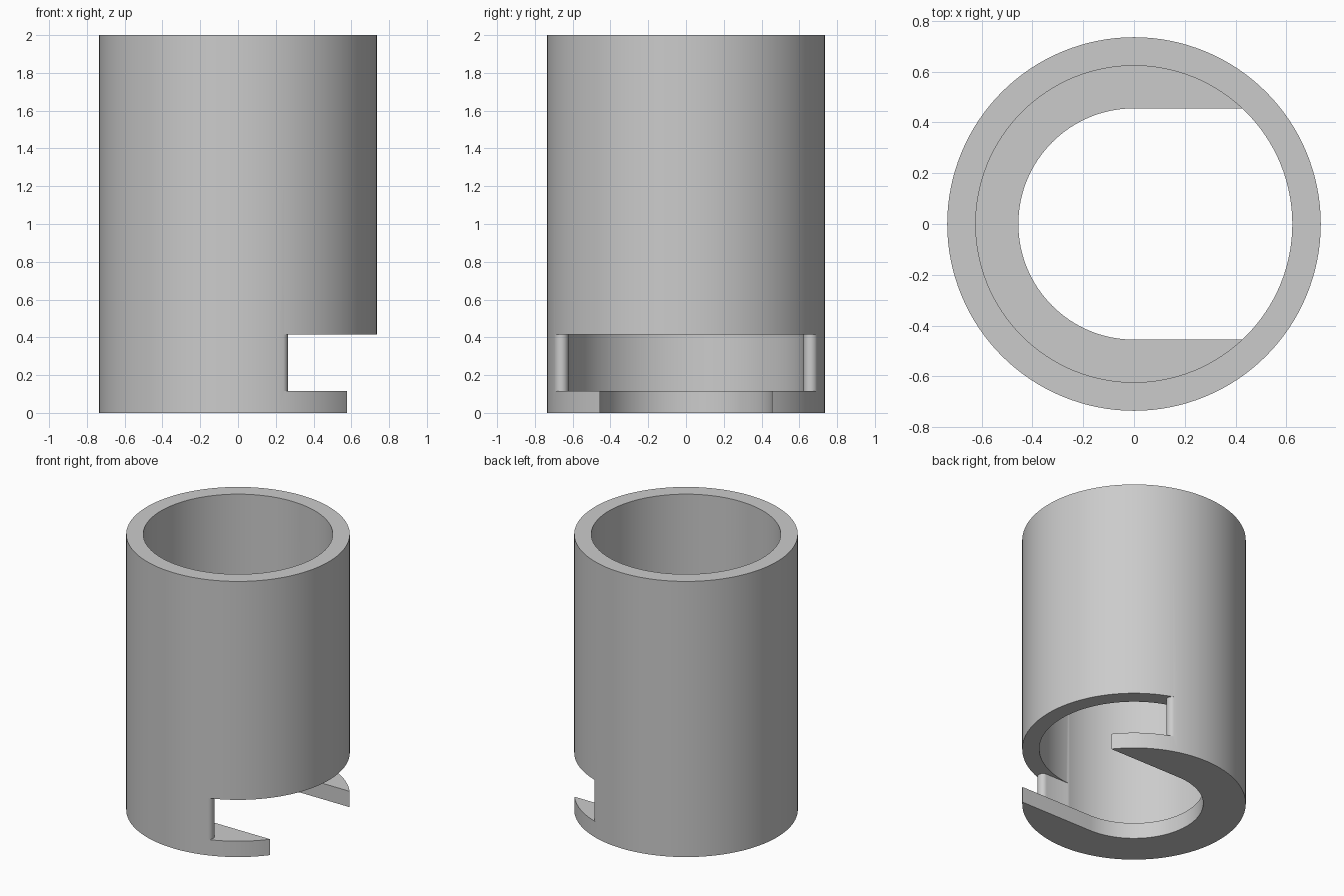
import bpy, bmesh
from math import sin, cos, pi, atan2

if "Cube" in bpy.data.objects:
    bpy.data.objects.remove(bpy.data.objects["Cube"])

OUTER, BORE, SLOT = 0.735, 0.623, 0.455      # radii
HEIGHT, FLOOR, WINDOW_TOP = 2.0, 0.115, 0.415
LIP = 0.037                                  # rounding of the window ends
SEGMENTS = 128


def arc(cx, cy, radius, start, end, steps):
    return [(cx + radius * cos(start + (end - start) * i / steps),
             cy + radius * sin(start + (end - start) * i / steps))
            for i in range(steps + 1)]


def prism(name, outline, z0, z1):
    """Closed solid between two heights from a counter-clockwise outline."""
    bm = bmesh.new()
    low = [bm.verts.new((x, y, z0)) for x, y in outline]
    high = [bm.verts.new((x, y, z1)) for x, y in outline]
    bm.faces.new(low[::-1])
    bm.faces.new(high)
    for i in range(len(outline)):
        bm.faces.new((low[i - 1], low[i], high[i], high[i - 1]))
    mesh = bpy.data.meshes.new(name)
    bm.to_mesh(mesh)
    bm.free()
    obj = bpy.data.objects.new(name, mesh)
    bpy.context.collection.objects.link(obj)
    return obj


def circle(radius):
    return arc(0, 0, radius, 0, 2 * pi, SEGMENTS)[:-1]


# Solid body
sleeve = prism("sleeve", circle(OUTER), 0, HEIGHT)

# Open slot through the floor
slot_outline = arc(0, 0, SLOT, pi / 2, 3 * pi / 2, SEGMENTS // 2)
slot_outline += [(1, -SLOT), (1, SLOT)]
slot = prism("slot_cutter", slot_outline, -0.1, FLOOR + 0.1)

# Bore, leaving a floor
bore = prism("bore_cutter", circle(BORE), FLOOR, HEIGHT + 0.1)

# Side window with rounded wall ends, starting just inside the bore
cx, cy = 0.264 - LIP, BORE + LIP
tangent = atan2(cy, cx)
upper = [(0, 0.6), (0.05, BORE)] + arc(cx, cy, LIP, -pi / 2, tangent, 14)
upper += [(cos(tangent), sin(tangent)), (1.2, sin(tangent))]
lower = [(x, -y) for x, y in upper]
window = prism("window_cutter", lower + upper[::-1], FLOOR, WINDOW_TOP)

bpy.ops.object.select_all(action='DESELECT')
bpy.context.view_layer.objects.active = sleeve
sleeve.select_set(True)
for cutter in (slot, bore, window):
    cutter.hide_render = True
    mod = sleeve.modifiers.new(cutter.name, 'BOOLEAN')
    mod.operation = 'DIFFERENCE'
    mod.solver = 'EXACT'
    mod.object = cutter
    bpy.ops.object.modifier_apply(modifier=mod.name)
    bpy.data.objects.remove(cutter)

# Plain grey finish
grey = bpy.data.materials.new("light_grey")
grey.use_nodes = True
colour = (0.6, 0.6, 0.6, 1)
grey.diffuse_color = colour
grey.node_tree.nodes["Principled BSDF"].inputs["Base Color"].default_value = colour
sleeve.data.materials.clear()
sleeve.data.materials.append(grey)
bpy.ops.object.shade_smooth_by_angle(angle=pi / 6)
